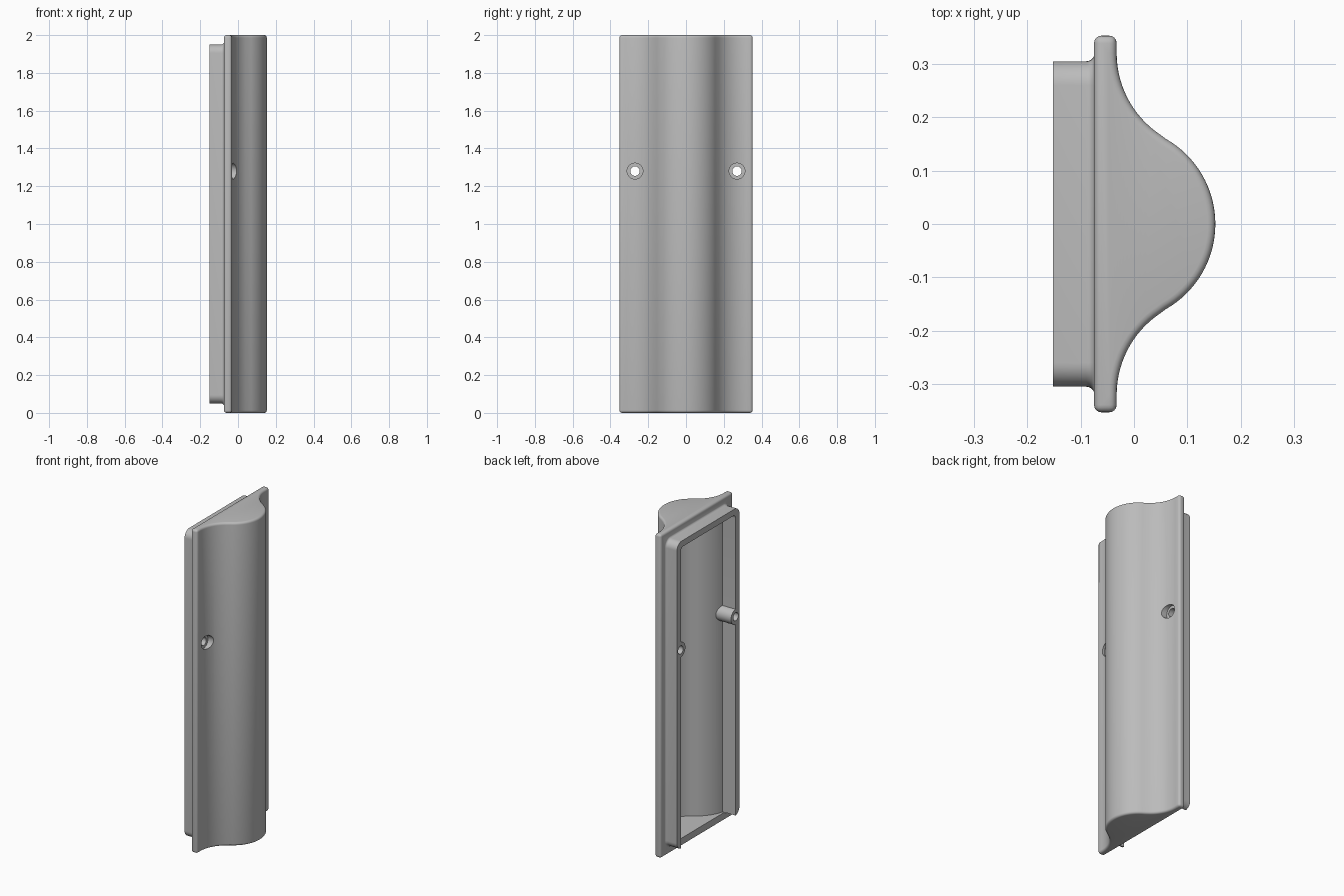
import bpy, bmesh
from math import sin, cos, pi, atan2, sqrt, radians
from mathutils import Matrix

if "Cube" in bpy.data.objects:
    bpy.data.objects.remove(bpy.data.objects["Cube"], do_unlink=True)

grey = bpy.data.materials.new("plain grey")
grey.use_nodes = True
grey.diffuse_color = (0.5, 0.5, 0.5, 1)
grey.node_tree.nodes["Principled BSDF"].inputs["Base Color"].default_value = (0.5, 0.5, 0.5, 1)

HOLE_Y, HOLE_Z = 0.27, 1.28
RIM_Y, WALL = 0.305, 0.038
INNER_Y = RIM_Y - WALL


def finish(name, bm):
    bmesh.ops.recalc_face_normals(bm, faces=bm.faces)
    mesh = bpy.data.meshes.new(name)
    bm.to_mesh(mesh)
    bm.free()
    mesh.materials.append(grey)
    obj = bpy.data.objects.new(name, mesh)
    bpy.context.collection.objects.link(obj)
    return obj


def loft(name, rings):
    """Skin closed rings of equal length and cap both ends."""
    bm = bmesh.new()
    loops = [[bm.verts.new(p) for p in ring] for ring in rings]
    n = len(loops[0])
    for a, b in zip(loops, loops[1:]):
        for i in range(n):
            j = (i + 1) % n
            bm.faces.new((a[i], a[j], b[j], b[i]))
    bm.faces.new(loops[0])
    bm.faces.new(loops[-1])
    return finish(name, bm)


def rod(name, y, r, x0, x1):
    bm = bmesh.new()
    place = Matrix.Translation(((x0 + x1) / 2, y, HOLE_Z)) @ Matrix.Rotation(pi / 2, 4, 'Y')
    bmesh.ops.create_cone(bm, cap_ends=True, segments=40, radius1=r, radius2=r,
                          depth=x1 - x0, matrix=place)
    return finish(name, bm)


def combine(target, tool, operation):
    mod = target.modifiers.new("cut", 'BOOLEAN')
    mod.operation, mod.solver, mod.object = operation, 'EXACT', tool
    apply(target, mod)
    bpy.data.objects.remove(tool, do_unlink=True)


def apply(obj, mod):
    bpy.context.view_layer.objects.active = obj
    bpy.ops.object.modifier_apply(modifier=mod.name)


def bell(back, side, inset, steps=16):
    """Bell outline: concave flank flowing into a convex crown, mirrored in y."""
    cx, cy, r = 0.151, 0.32, 0.1835
    join = atan2(0.16, 0.091)
    flank_r, crown_r = r + inset, r - inset
    first = 0 if inset == 0 else atan2(cy - side, sqrt(flank_r ** 2 - (cy - side) ** 2))
    half = [(back, side)]
    if inset == 0:
        half.append((cx - r, side))
    for i in range(steps):
        a = first + (join - first) * i / steps
        half.append((cx - flank_r * cos(a), cy - flank_r * sin(a)))
    for i in range(steps + 1):
        a = join * (1 - i / steps)
        half.append((-0.031 + crown_r * cos(a), crown_r * sin(a)))
    return half + [(x, -y) for x, y in reversed(half[:-1])]


def prism(name, outline, z0, z1):
    return loft(name, [[(x, y, z) for x, y in outline] for z in (z0, z1)])


def rounded_ring(x, grow, r=0.045, steps=8):
    """Upright rounded rectangle at one x."""
    ring = []
    hy, hz, r = RIM_Y + grow, 0.95 + grow, r + grow
    for k, (sy, sz) in enumerate(((1, 1), (-1, 1), (-1, -1), (1, -1))):
        for i in range(steps + 1):
            a = pi / 2 * (k + i / steps)
            ring.append((x, sy * (hy - r) + r * cos(a), 1 + sz * (hz - r) + r * sin(a)))
    return ring


# Bell-shaped shell with softened edges
cover = prism("cover_shell", bell(-0.075, 0.353, 0), 0, 2)
bev = cover.modifiers.new("soft_edges", 'BEVEL')
bev.width, bev.segments, bev.limit_method, bev.angle_limit = 0.014, 4, 'ANGLE', radians(40)
apply(cover, bev)

# Insert rim with a small fillet where it meets the flange
fillet = [(-0.089 + 0.015 * sin(a), 0.015 * (1 - cos(a)))
          for a in (pi / 2 * i / 5 for i in range(6))]
layers = [(-0.152, 0)] + fillet + [(-0.06, 0.015)]
combine(cover, loft("rim", [rounded_ring(x, g) for x, g in layers]), 'UNION')

# Hollow, open at the back and through the bottom of the rim
cavity = prism("cavity", bell(-0.25, INNER_Y, WALL), 0.05, 1.95 - WALL)
bm = bmesh.new()
bm.from_mesh(cavity.data)
corners = [e for e in bm.edges
           if all(v.co.z > 1.5 and abs(v.co.y) > INNER_Y - 0.001 for v in e.verts)
           and abs(e.verts[0].co.y - e.verts[1].co.y) < 0.01]
bmesh.ops.bevel(bm, geom=corners, offset=0.025, segments=5, profile=0.5, affect='EDGES')
bm.to_mesh(cavity.data)
bm.free()

# Screw bosses are left standing in the hollow
for side in (-1, 1):
    combine(cavity, rod("boss", side * HOLE_Y, 0.047, -0.3, 0.1), 'DIFFERENCE')
combine(cover, cavity, 'DIFFERENCE')

# Bottom notch between the rim's side walls
notch = prism("notch", [(x, y) for x, y in
              ((-0.3, -INNER_Y), (-0.075, -INNER_Y), (-0.075, INNER_Y), (-0.3, INNER_Y))], -0.1, 0.06)
combine(cover, notch, 'DIFFERENCE')

# Screw holes with counterbores
for side in (-1, 1):
    combine(cover, rod("screw_hole", side * HOLE_Y, 0.025, -0.3, 0.2), 'DIFFERENCE')
    combine(cover, rod("counterbore", side * HOLE_Y, 0.042, -0.046, 0.2), 'DIFFERENCE')

bpy.ops.object.select_all(action='DESELECT')
cover.select_set(True)
bpy.context.view_layer.objects.active = cover
bpy.ops.object.shade_smooth_by_angle(angle=radians(30))
